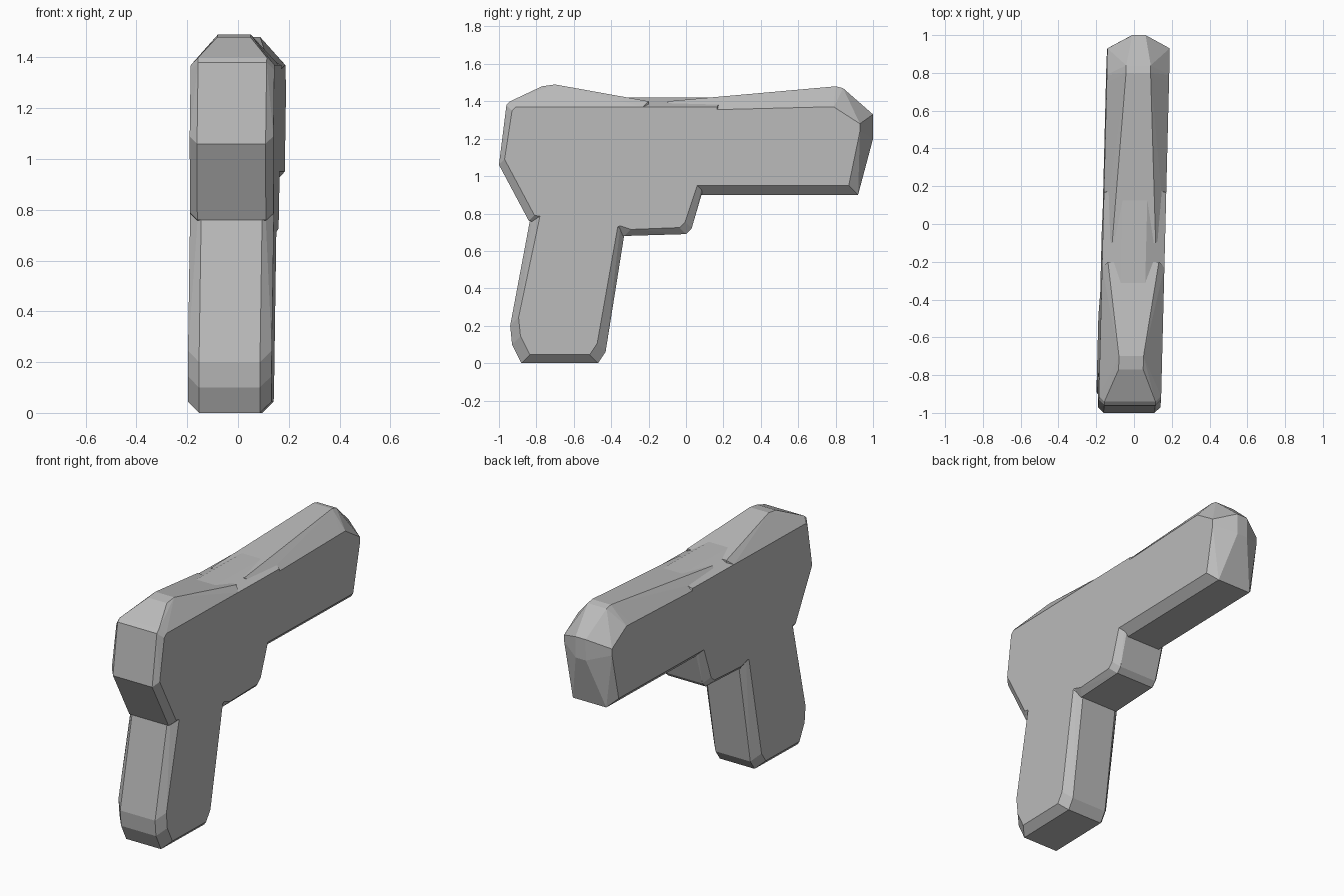
import bpy
import bmesh
from math import copysign

cube = bpy.data.objects.get("Cube")
if cube:
    bpy.data.objects.remove(cube, do_unlink=True)

# One plain material for the whole model
grey = bpy.data.materials.new("plain_grey")
grey.use_nodes = True
colour = (0.5, 0.5, 0.5, 1)
grey.diffuse_color = colour
grey.node_tree.nodes["Principled BSDF"].inputs["Base Color"].default_value = colour

half_width = 0.165
shoulder_height = 1.37
muzzle_shoulder = 0.93


def toward(value, centre, step):
    """Move a coordinate toward the centre by at most one step."""
    offset = value - centre
    return value - copysign(min(step, abs(offset)), offset)


def edge_pinch(y, z, chamfer):
    """The muzzle tip and the top ridge are narrower than the other edges."""
    if y > muzzle_shoulder + chamfer:
        return 0.13
    return 0.1 if z > 1.41 else chamfer


def add_pair(bm, y, z, width):
    """Add both sides of a section; the body leans slightly along its length."""
    middle = y / 40 + (z - 1.2) / 100
    for side in (-1, 1):
        bm.verts.new((middle + side * width, y, z))


def chamfered_block(name, outline, chamfer):
    """Convex block from a side outline, with chamfers around both broad sides."""
    bm = bmesh.new()
    centre_y = sum(y for y, z in outline) / len(outline)
    centre_z = sum(z for y, z in outline) / len(outline)
    for y, z in outline:
        # Narrow outer edge of the block
        add_pair(bm, y, z, half_width - edge_pinch(y, z, chamfer))
        # Full-width broad side, held below the ridge and behind the muzzle
        side_y = min(toward(y, centre_y, chamfer), muzzle_shoulder)
        side_z = min(toward(z, centre_z, chamfer), shoulder_height)
        add_pair(bm, side_y, side_z, half_width)
    result = bmesh.ops.convex_hull(bm, input=bm.verts[:])
    spare = set(result["geom_interior"] + result["geom_unused"])
    spare_verts = [item for item in spare if isinstance(item, bmesh.types.BMVert)]
    bmesh.ops.delete(bm, geom=spare_verts, context="VERTS")
    bmesh.ops.recalc_face_normals(bm, faces=bm.faces[:])
    mesh = bpy.data.meshes.new(name)
    bm.to_mesh(mesh)
    bm.free()
    mesh.materials.append(grey)
    block = bpy.data.objects.new(name, mesh)
    bpy.context.collection.objects.link(block)


# Slanted handle with a rounded foot, its top end buried in the body
chamfered_block("grip", [
    (-0.79, 1), (-0.94, 0.2), (-0.93, 0.1), (-0.88, 0),
    (-0.47, 0), (-0.43, 0.06), (-0.28, 1),
], chamfer=0.045)

# Rear body flaring backward above the grip, with a raised top
chamfered_block("rear_body", [
    (-0.84, 0.76), (-1, 1.06), (-0.96, 1.38), (-0.94, 1.4),
    (-0.77, 1.48), (-0.7, 1.49), (-0.3, 1.415), (-0.2, 1.4),
    (-0.2, 0.8), (-0.33, 0.7),
], chamfer=0.03)

# Middle body with the short step ahead of the grip
chamfered_block("middle_body", [
    (-0.45, 1.42), (-0.45, 0.72), (-0.33, 0.68), (0, 0.69),
    (0.03, 0.72), (0.08, 0.9), (0.2, 1.3), (0.2, 1.42),
], chamfer=0.035)

# Barrel rising slightly forward to a blunt, pointed muzzle
chamfered_block("barrel", [
    (-0.1, 1.4), (-0.1, 0.9), (0.92, 0.9), (1, 1.2),
    (1, 1.33), (0.84, 1.47), (0.8, 1.48),
], chamfer=0.05)
